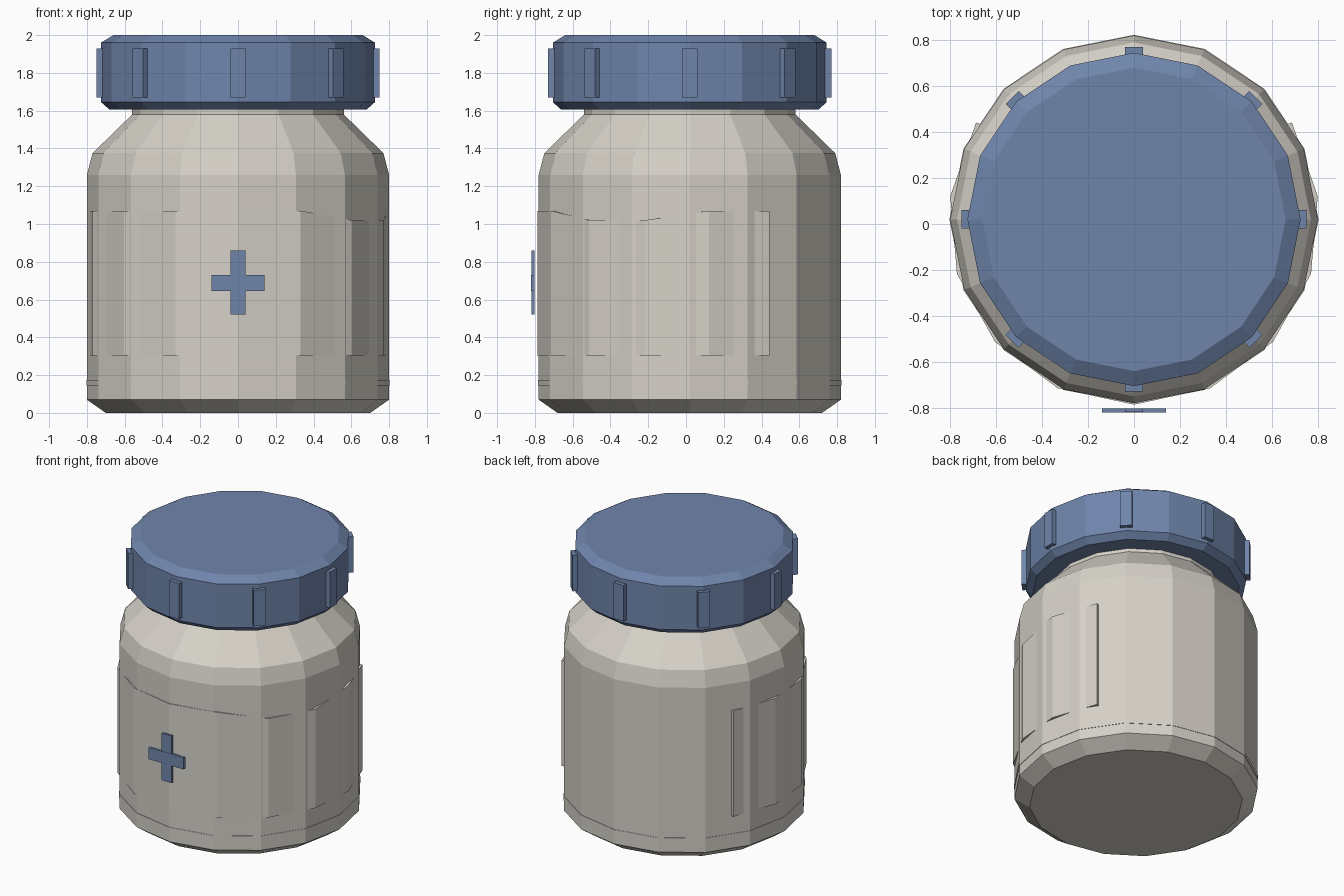
import bpy, bmesh
from math import sin, cos, pi, radians
from mathutils import Matrix, Vector

if "Cube" in bpy.data.objects:
    bpy.data.objects.remove(bpy.data.objects["Cube"])

SIDES = 16
CENTRE_Y = 0.02   # the badge in front shifts the round body back


def material(name, rgb):
    mat = bpy.data.materials.new(name)
    mat.use_nodes = True
    mat.diffuse_color = (*rgb, 1)
    mat.node_tree.nodes["Principled BSDF"].inputs["Base Color"].default_value = (*rgb, 1)
    return mat


cream = material("warm_white_plastic", (0.67, 0.64, 0.58))
blue = material("dull_blue_plastic", (0.16, 0.235, 0.41))


def finish(name, bm, mat):
    mesh = bpy.data.meshes.new(name)
    bm.to_mesh(mesh)
    bm.free()
    mesh.materials.append(mat)
    obj = bpy.data.objects.new(name, mesh)
    bpy.context.collection.objects.link(obj)
    return obj


def around(r, a, z):
    # angle runs from the front towards +x
    return Vector((r * sin(a), CENTRE_Y - r * cos(a), z))


def lathe(name, profile, mat):
    bm = bmesh.new()
    rings = [[bm.verts.new(around(r, 2 * pi * i / SIDES, z)) for i in range(SIDES)]
             for r, z in profile]
    for low, high in zip(rings, rings[1:]):
        for i in range(SIDES):
            j = (i + 1) % SIDES
            bm.faces.new((low[i], low[j], high[j], high[i]))
    bm.faces.new(rings[0][::-1])
    bm.faces.new(rings[-1])
    return finish(name, bm, mat)


def box(name, size, matrix, mat):
    bm = bmesh.new()
    bmesh.ops.create_cube(bm, size=1, matrix=matrix @ Matrix.Diagonal((*size, 1)))
    return finish(name, bm, mat)


# Bottle body, foot band and screw cap
lathe("bottle_body", [(0.70, 0), (0.80, 0.07), (0.80, 1.26), (0.77, 1.375),
                      (0.56, 1.58), (0.56, 1.62)], cream)
lathe("foot_band", [(0.803, 0.145), (0.803, 0.175)], cream)
lathe("screw_cap", [(0.68, 1.605), (0.725, 1.645), (0.725, 1.96), (0.66, 2.0)], blue)

# Grip ribs round the cap
for k in range(8):
    a = k * pi / 4
    spot = Matrix.Translation(around(0.725, a, 1.80)) @ Matrix.Rotation(a, 4, "Z")
    box(f"cap_grip_{k + 1}", (0.08, 0.05, 0.26), spot, blue)

# Wrapped label, open at the back, with a dip in its top edge
bm = bmesh.new()
columns = []
for i in range(-5, 6):
    a = radians(24.3 * i)
    top = 1.02 if i in (2, 3) else 1.07
    columns.append([bm.verts.new(around(0.806, a, z)) for z in (0.305, top)])
for (b0, t0), (b1, t1) in zip(columns, columns[1:]):
    bm.faces.new((b0, b1, t1, t0))
label = finish("label", bm, cream)
solid = label.modifiers.new("thickness", "SOLIDIFY")
solid.thickness = 0.03
solid.offset = -1

# Cross badge on the front
box("cross_upright", (0.08, 0.016, 0.34), Matrix.Translation((0, -0.81, 0.69)), blue)
box("cross_bar", (0.28, 0.018, 0.085), Matrix.Translation((0, -0.811, 0.688)), blue)
